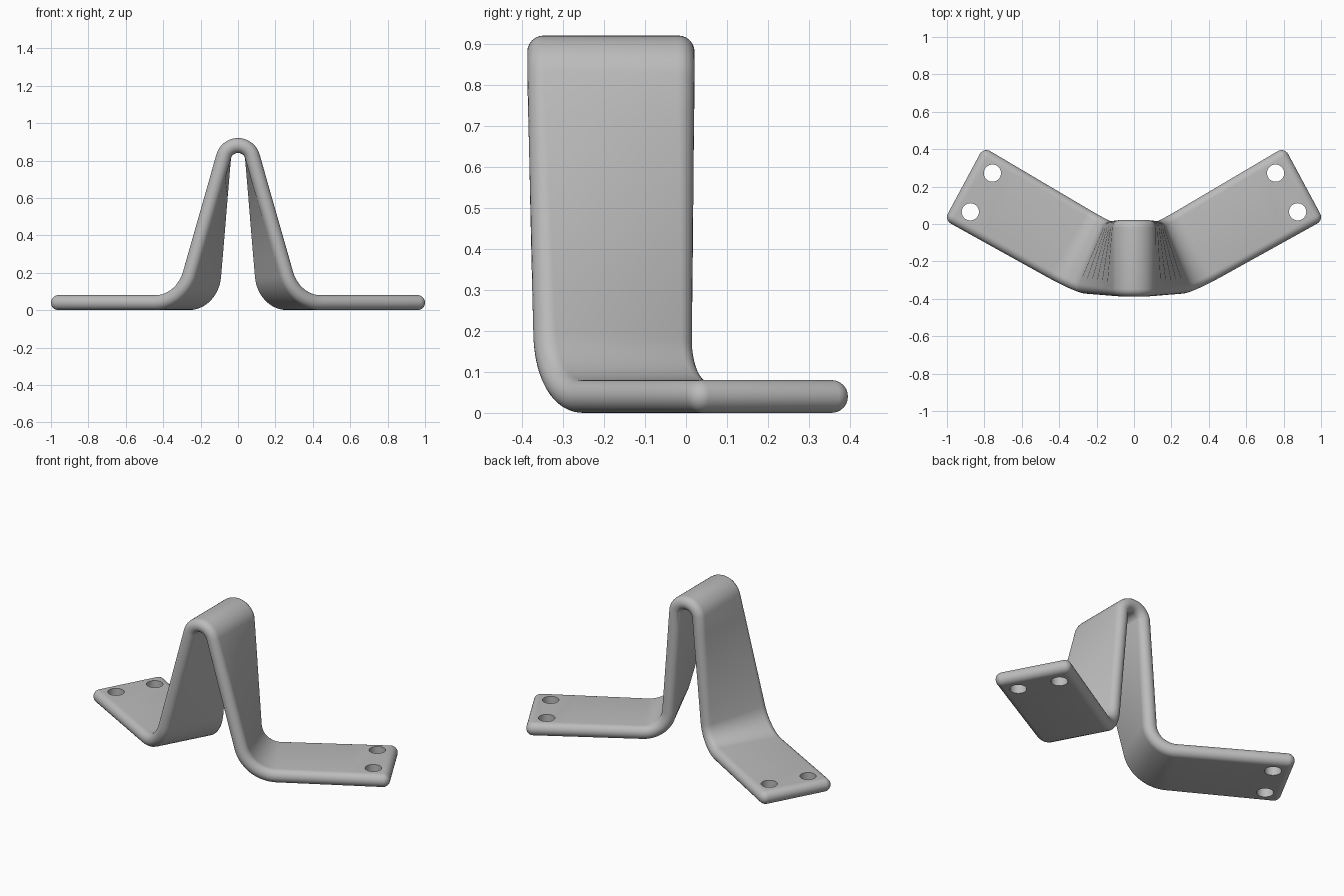
import bpy, bmesh
from math import sin, cos, pi, radians
from mathutils import Vector

if "Cube" in bpy.data.objects:
    bpy.data.objects.remove(bpy.data.objects["Cube"], do_unlink=True)

R = 0.04  # half the strap thickness, also its edge radius

steel = bpy.data.materials.new("grey_steel")
steel.use_nodes = True
colour = (0.5, 0.5, 0.5, 1)
steel.diffuse_color = colour
steel.node_tree.nodes["Principled BSDF"].inputs["Base Color"].default_value = colour


def rail(y_top, corner, end, fillet):
    """One edge of the strap: crown arc, leg, rounded bend, flat wing."""
    pts = []
    for i in range(11):
        a = radians(90 - 7.4 * i)
        pts.append(Vector((0.08 * cos(a), y_top, 0.80 + 0.08 * sin(a))))
    corner, end, top = Vector(corner), Vector(end), pts[-1].copy()
    start = corner + (top - corner).normalized() * fillet
    stop = corner + (end - corner).normalized() * fillet
    pts += [top.lerp(start, i / 6) for i in range(1, 6)]
    # Circular bend between the two tangent points
    d1, d2 = (start - corner).normalized(), (stop - corner).normalized()
    half = d1.angle(d2) / 2
    radius = fillet * sin(half) / cos(half)
    centre = corner + (d1 + d2).normalized() * (fillet / cos(half))
    sweep = pi - 2 * half
    from_c = (start - centre).normalized()
    for i in range(15):
        a = sweep * i / 14
        pts.append(centre + radius * (from_c * cos(a) - d1 * sin(a)))
    pts += [stop.lerp(end, i / 3) for i in range(1, 4)]
    return pts


front = rail(-0.347, (0.30, -0.329, R), (0.96, 0.037, R), 0.16)
back = rail(-0.019, (0.142, -0.027, R), (0.789, 0.355, R), 0.14)
radii = [R] * len(front)

# Rounded wing end
across = back[-1] - front[-1]
outward = Vector((across.y, -across.x, 0)).normalized()
f_end, b_end = front[-1], back[-1]
for i in range(1, 9):
    a = pi / 2 * i / 8
    front.append(f_end + outward * R * sin(a))
    back.append(b_end + outward * R * sin(a))
    radii.append(R * cos(a))


def mirrored(pts):
    return [Vector((-p.x, p.y, p.z)) for p in reversed(pts[1:])] + pts


front, back = mirrored(front), mirrored(back)
radii = radii[:0:-1] + radii


def tangent(pts, i):
    return (pts[min(i + 1, len(pts) - 1)] - pts[max(i - 1, 0)]).normalized()


# Strap: rounded section swept along both rails
bm = bmesh.new()
rings = []
for i, (f, b, r) in enumerate(zip(front, back, radii)):
    w = (b - f).normalized()
    ring = []
    for base, pts, side in ((f, front, -1), (b, back, 1)):
        n = tangent(pts, i).cross(w).normalized()
        for k in range(13):
            a = pi * k / 12
            ring.append(bm.verts.new(base + side * r * (n * cos(a) + w * sin(a))))
    rings.append(ring)
for r0, r1 in zip(rings, rings[1:]):
    for k in range(len(r0)):
        j = (k + 1) % len(r0)
        bm.faces.new((r0[k], r0[j], r1[j], r1[k]))
bmesh.ops.remove_doubles(bm, verts=bm.verts, dist=0.0001)
bmesh.ops.recalc_face_normals(bm, faces=bm.faces)
mesh = bpy.data.meshes.new("bent_bracket")
bm.to_mesh(mesh)
bm.free()
mesh.materials.append(steel)
bracket = bpy.data.objects.new("bent_bracket", mesh)
bpy.context.collection.objects.link(bracket)
bpy.context.view_layer.objects.active = bracket

# Screw holes, two through each wing
for side in (-1, 1):
    for x, y in ((0.757, 0.272), (0.875, 0.065)):
        bpy.ops.mesh.primitive_cylinder_add(vertices=40, radius=0.046, depth=0.3,
                                            location=(side * x, y, R))
        cutter = bpy.context.object
        cutter.name = "hole_cutter"
        cutter.hide_render = True
        cutter.data.materials.append(steel)
        bpy.context.view_layer.objects.active = bracket
        mod = bracket.modifiers.new("hole", "BOOLEAN")
        mod.operation = "DIFFERENCE"
        mod.solver = "EXACT"
        mod.object = cutter
        bpy.ops.object.modifier_apply(modifier=mod.name)
        bpy.data.objects.remove(cutter, do_unlink=True)

bpy.ops.object.select_all(action="DESELECT")
bracket.select_set(True)
bpy.context.view_layer.objects.active = bracket
bpy.ops.object.shade_smooth_by_angle(angle=radians(35))
